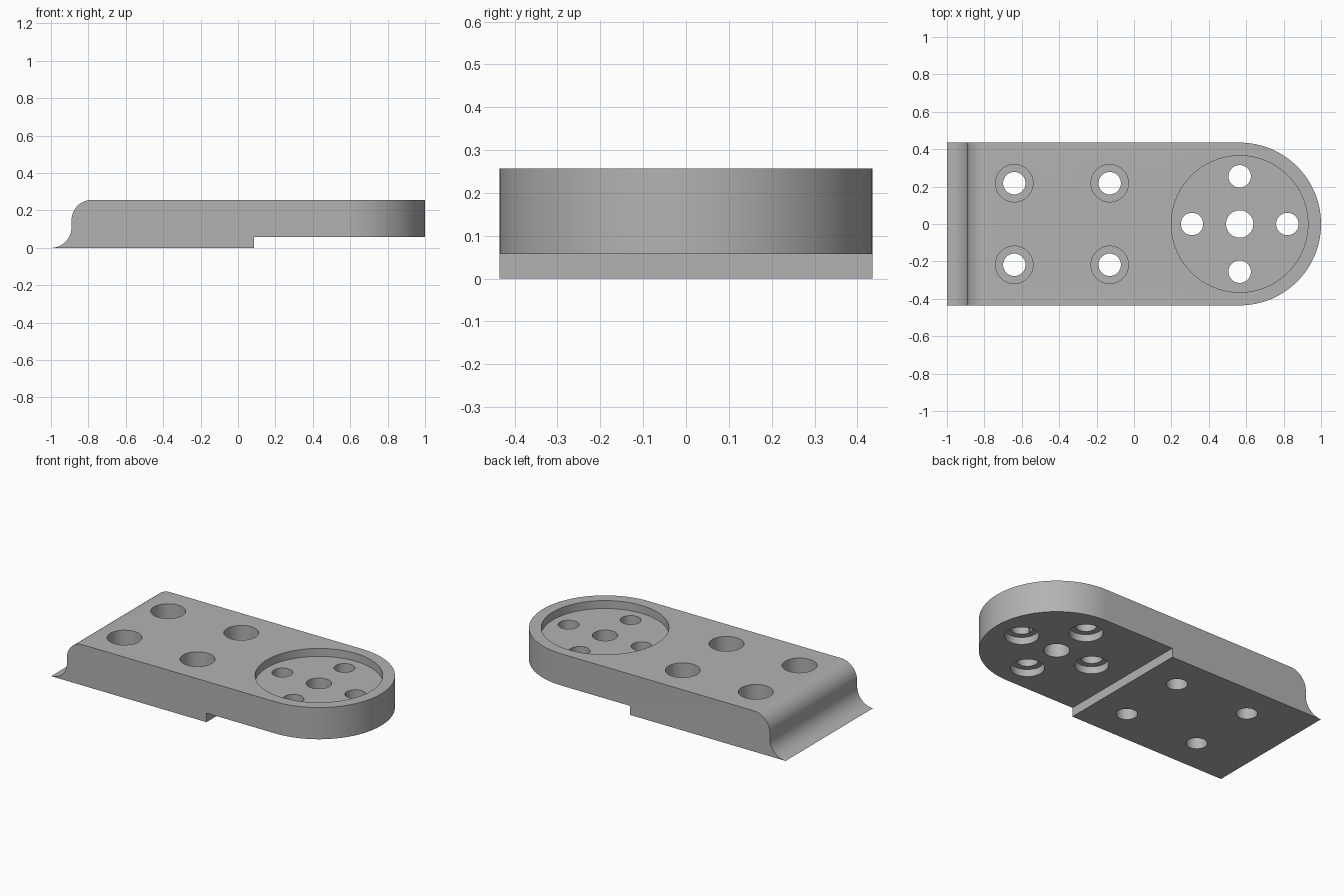
import bpy, bmesh, math

if "Cube" in bpy.data.objects:
    bpy.data.objects.remove(bpy.data.objects["Cube"])

HALF_W, TOP, STEP_Z, STEP_X = 0.435, 0.257, 0.057, 0.085
END_X = 1.0 - HALF_W      # centre of the rounded end
FIL = 0.11                # radius of both front-lip curves

grey = bpy.data.materials.new("mid grey")
grey.diffuse_color = (0.45, 0.45, 0.45, 1)
grey.use_nodes = True
grey.node_tree.nodes["Principled BSDF"].inputs["Base Color"].default_value = grey.diffuse_color


def arc(cx, cy, r, a0, a1, n):
    """Points along an arc, angles in degrees."""
    return [(cx + r * math.cos(math.radians(a0 + (a1 - a0) * i / n)),
             cy + r * math.sin(math.radians(a0 + (a1 - a0) * i / n)))
            for i in range(n + 1)]


def prism(name, outline, lo, hi, to3d):
    """Extrude a closed 2D outline between two levels."""
    bm = bmesh.new()
    a = [bm.verts.new(to3d(u, v, lo)) for u, v in outline]
    b = [bm.verts.new(to3d(u, v, hi)) for u, v in outline]
    n = len(outline)
    bm.faces.new(a)
    bm.faces.new(b)
    for i in range(n):
        j = (i + 1) % n
        bm.faces.new((a[i], a[j], b[j], b[i]))
    bmesh.ops.recalc_face_normals(bm, faces=bm.faces)
    mesh = bpy.data.meshes.new(name)
    bm.to_mesh(mesh)
    bm.free()
    mesh.materials.append(grey)
    ob = bpy.data.objects.new(name, mesh)
    bpy.context.collection.objects.link(ob)
    return ob


def cut(target, tool, operation='DIFFERENCE'):
    """Apply a boolean, then discard the cutter."""
    mod = target.modifiers.new("cut", 'BOOLEAN')
    mod.operation, mod.solver, mod.object = operation, 'EXACT', tool
    bpy.context.view_layer.objects.active = target
    bpy.ops.object.modifier_apply(modifier=mod.name)
    bpy.data.objects.remove(tool)


def bore(x, y, r, lo, hi, n=48):
    """Vertical cylindrical cut in the plate."""
    circle = arc(x, y, r, 0, 360, n)[:-1]
    cut(plate, prism("bore_cutter", circle, lo, hi, lambda u, v, w: (u, v, w)))


# Side profile: flared lip, rounded shoulder and stepped underside
profile = arc(-1, FIL, FIL, -90, 0, 16)
profile += arc(-1 + 2 * FIL, TOP - FIL, FIL, 180, 90, 16)
profile += [(1.1, TOP), (1.1, STEP_Z), (STEP_X, STEP_Z), (STEP_X, 0)]
plate = prism("mounting_plate", profile, -0.5, 0.5, lambda u, v, w: (u, w, v))

# Plan outline with the rounded end
plan = [(-1.1, HALF_W), (-1.1, -HALF_W)] + arc(END_X, 0, HALF_W, -90, 90, 64)
cut(plate, prism("outline_cutter", plan, -0.1, 0.4, lambda u, v, w: (u, v, w)),
    'INTERSECT')

# Shallow round recess with a central hole
bore(END_X, 0, 0.365, TOP - 0.05, 0.4, 96)
bore(END_X, 0, 0.073, -0.1, 0.4)

# Four holes around it, counterbored from below
for dx, dy in ((1, 0), (-1, 0), (0, 1), (0, -1)):
    x, y = END_X + 0.255 * dx, 0.255 * dy
    bore(x, y, 0.06, -0.1, 0.4)
    bore(x, y, 0.096, -0.1, STEP_Z + 0.045)

# Four mounting holes, counterbored from above
for x in (-0.64, -0.13):
    for y in (-0.218, 0.218):
        bore(x, y, 0.06, -0.1, 0.4)
        bore(x, y, 0.1, TOP - 0.15, 0.4)

# Smooth curved walls, keep edges sharp
bpy.ops.object.select_all(action='DESELECT')
plate.select_set(True)
bpy.context.view_layer.objects.active = plate
bpy.ops.object.shade_smooth_by_angle(angle=math.radians(30))
